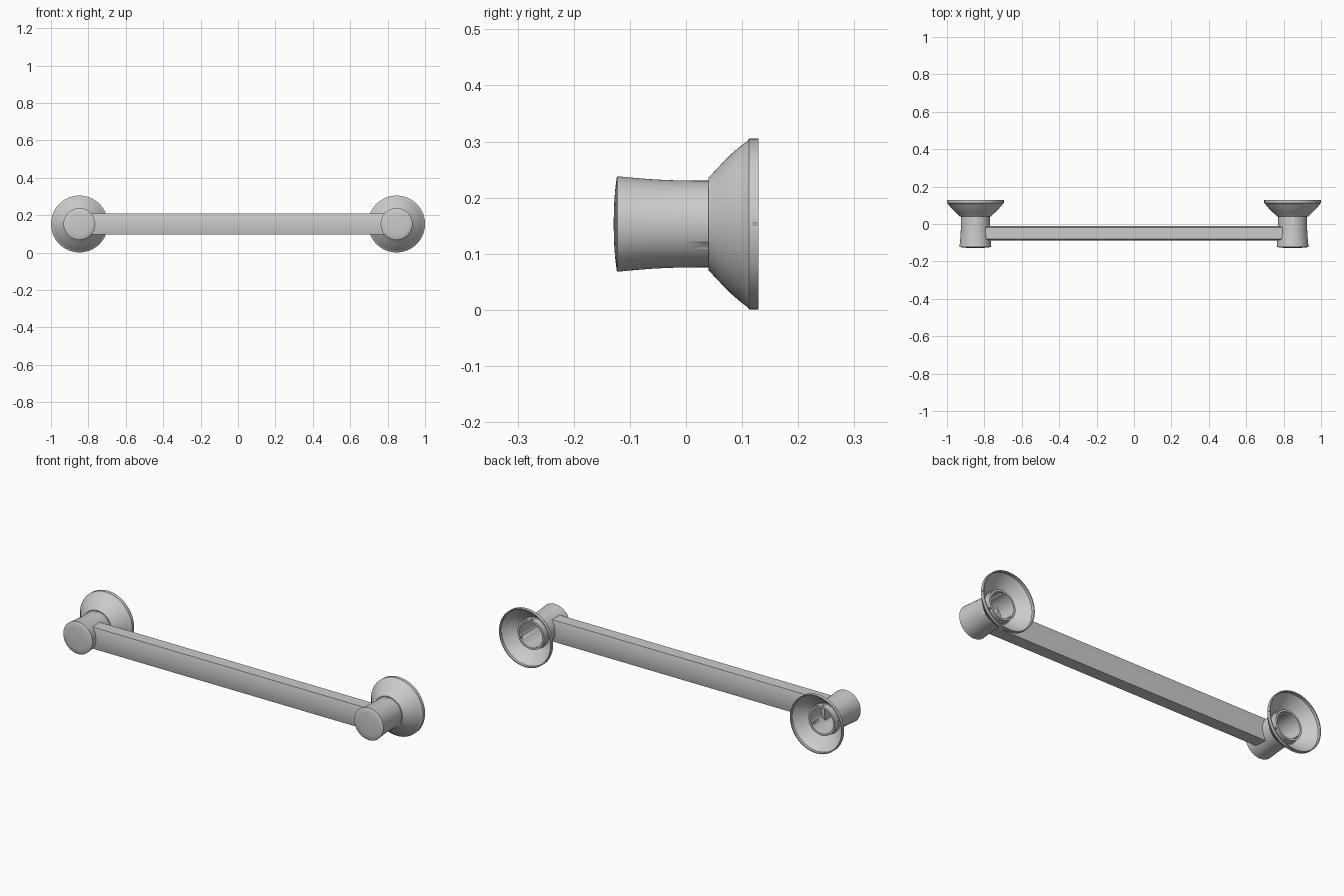
import bpy, bmesh, math
from mathutils import Matrix, Vector

if "Cube" in bpy.data.objects:
    bpy.data.objects.remove(bpy.data.objects["Cube"])

CX, CZ, SEG = 0.848, 0.153, 96


def finish(bm, name, angle=30):
    bmesh.ops.remove_doubles(bm, verts=bm.verts, dist=1e-6)
    bmesh.ops.recalc_face_normals(bm, faces=bm.faces)
    me = bpy.data.meshes.new(name)
    bm.to_mesh(me)
    bm.free()
    ob = bpy.data.objects.new(name, me)
    bpy.context.collection.objects.link(ob)
    bpy.ops.object.select_all(action='DESELECT')
    ob.select_set(True)
    bpy.context.view_layer.objects.active = ob
    bpy.ops.object.shade_smooth_by_angle(angle=math.radians(angle))
    return ob


def lathe(name, profile, cx, closed):
    """Spin (radius, y) points around the y axis through (cx, CZ)."""
    bm = bmesh.new()
    vs = [bm.verts.new((cx + r, y, CZ)) for r, y in profile]
    es = [bm.edges.new(p) for p in zip(vs, vs[1:])]
    if closed:
        es.append(bm.edges.new((vs[-1], vs[0])))
    bmesh.ops.spin(bm, geom=vs + es, cent=(cx, 0, CZ), axis=(0, 1, 0),
                   angle=math.tau, steps=SEG, use_merge=True)
    return finish(bm, name)


def drill(ob, holes, cx):
    """Cut small radial holes given as (angle, y, distance, radius)."""
    bm = bmesh.new()
    for ang, y, dist, rad in holes:
        d = Vector((math.cos(ang), 0, math.sin(ang)))
        mat = (Matrix.Translation(Vector((cx, y, CZ)) + d * dist)
               @ d.to_track_quat('Z', 'Y').to_matrix().to_4x4())
        bmesh.ops.create_cone(bm, cap_ends=True, segments=16, radius1=rad,
                              radius2=rad, depth=0.04, matrix=mat)
    cutter = finish(bm, "hole_cutter")
    cutter.hide_render = True
    mod = ob.modifiers.new("holes", 'BOOLEAN')
    mod.operation, mod.object, mod.solver = 'DIFFERENCE', cutter, 'EXACT'
    bpy.context.view_layer.objects.active = ob
    bpy.ops.object.modifier_apply(modifier=mod.name)
    bpy.data.objects.remove(cutter)


# Hollow flared post with a slightly domed front cap
post = [(0, -0.129), (0.03, -0.1284), (0.06, -0.1264), (0.083, -0.1235),
        (0.085, -0.122), (0.0825, -0.095), (0.080, -0.065), (0.0783, -0.035),
        (0.0773, 0.0), (0.077, 0.082), (0.067, 0.082), (0.067, -0.105),
        (0, -0.105)]

# Thin bell-shaped wall flange
bell = [(0.077, 0.040), (0.083, 0.040), (0.085, 0.0425), (0.096, 0.053),
        (0.110, 0.066), (0.124, 0.080), (0.137, 0.095), (0.149, 0.1105),
        (0.152, 0.112), (0.152, 0.129), (0.147, 0.129), (0.147, 0.1145),
        (0.133, 0.098), (0.120, 0.083), (0.106, 0.0705), (0.092, 0.058),
        (0.082, 0.047), (0.077, 0.047)]

for side, cx in (("left", -CX), ("right", CX)):
    p = lathe(side + "_post", post, cx, False)
    drill(p, [(math.radians(a), 0.066, 0.072, 0.006)
              for a in (90, 210, 330)], cx)
    f = lathe(side + "_flange", bell, cx, True)
    drill(f, [(0, 0.1225, 0.15, 0.003)], cx)

# Bar: flat top and bottom, gently bulging front and back
YC, HALF_Y, BULGE, HALF_Z = -0.0495, 0.032, 0.007, 0.057
N = 12
section = []
for s in (1, -1):
    for i in range(N + 1):
        t = -1 + 2 * i / N
        section.append((YC + s * (HALF_Y + BULGE * (1 - t * t)),
                        CZ + s * t * HALF_Z))
bm = bmesh.new()
face = bm.faces.new([bm.verts.new((-0.80, y, z)) for y, z in section])
ext = bmesh.ops.extrude_face_region(bm, geom=[face], use_keep_orig=True)
bmesh.ops.translate(bm, vec=(1.60, 0, 0),
                    verts=[g for g in ext["geom"]
                           if isinstance(g, bmesh.types.BMVert)])
finish(bm, "grab_bar")
